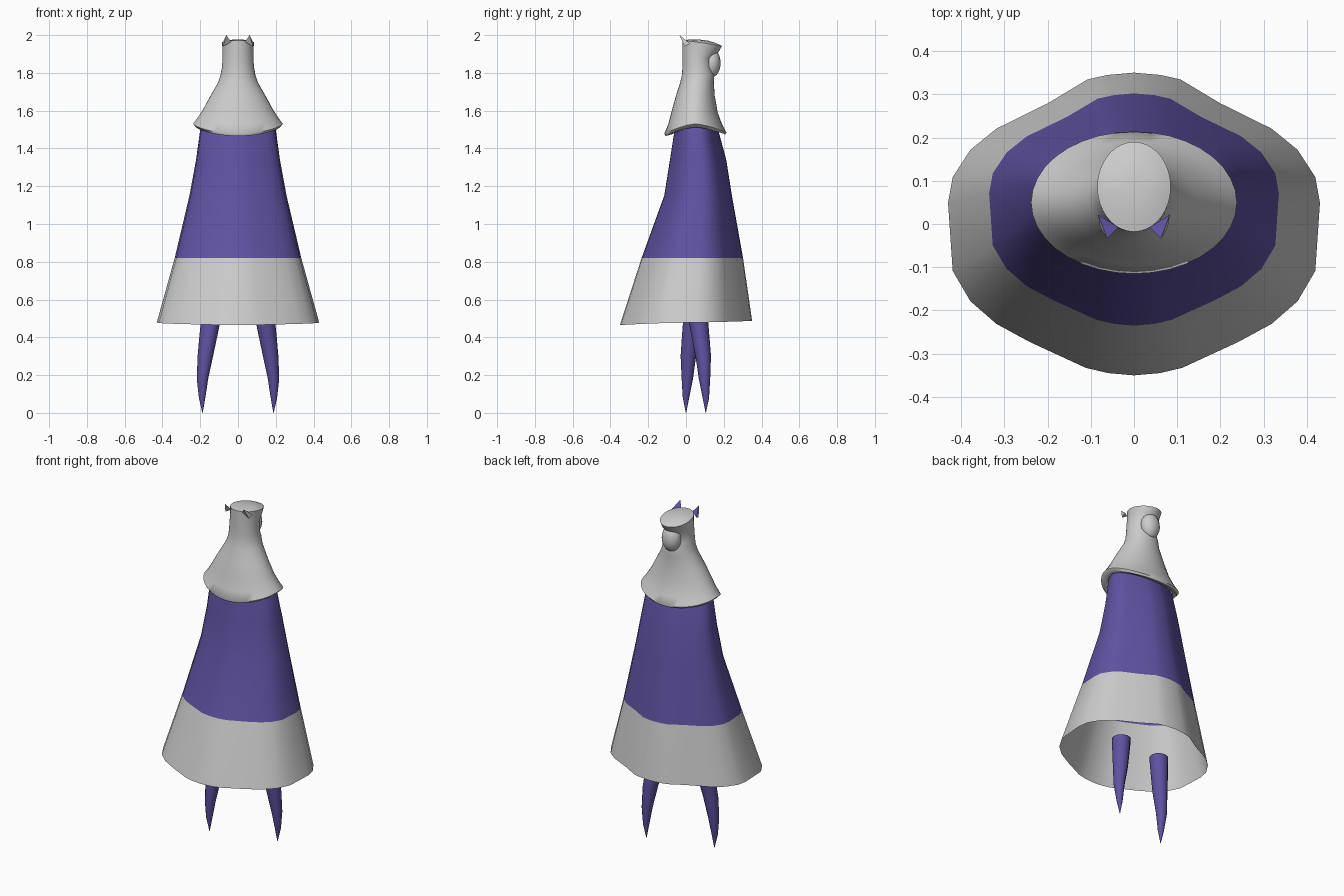
import bpy, bmesh, math

if "Cube" in bpy.data.objects:
    bpy.data.objects.remove(bpy.data.objects["Cube"])

def mat(name, c):
    m = bpy.data.materials.new(name)
    m.diffuse_color = (*c, 1)
    m.use_nodes = True
    m.node_tree.nodes["Principled BSDF"].inputs["Base Color"].default_value = m.diffuse_color
    return m

GREY = mat("pale_grey", (0.6, 0.6, 0.6))
PURPLE = mat("purple", (0.115, 0.085, 0.36))

def finish(name, bm, mats, angle=50):
    me = bpy.data.meshes.new(name)
    bm.to_mesh(me)
    bm.free()
    ob = bpy.data.objects.new(name, me)
    bpy.context.collection.objects.link(ob)
    for m in mats:
        me.materials.append(m)
    bpy.ops.object.select_all(action='DESELECT')
    ob.select_set(True)
    bpy.context.view_layer.objects.active = ob
    bpy.ops.object.shade_smooth_by_angle(angle=math.radians(angle))
    return ob

def loft(bm, rings, cap=False):
    """Bridge closed rings of points, listed from bottom to top."""
    vs = [[bm.verts.new(p) for p in r] for r in rings]
    n = len(vs[0])
    for a, b in zip(vs, vs[1:]):
        for i in range(n):
            j = (i + 1) % n
            bm.faces.new((a[i], a[j], b[j], b[i]))
    if cap:
        bm.faces.new(vs[-1])

# unit robe outline, right half from front to back, then mirrored
HALF = [(0, -1), (.14, -.985), (.26, -.95), (.56, -.78), (.74, -.66), (.88, -.51),
        (.975, -.31), (1, .14), (.975, .31), (.88, .49), (.74, .63), (.46, .8),
        (.25, .955), (.14, .985), (0, 1)]
ROBE = HALF + [(-x, y) for x, y in reversed(HALF[1:-1])]
ROUND = [(math.sin(t), -math.cos(t)) for t in [2 * math.pi * i / 36 for i in range(36)]]

def ring(shape, hx, y0, y1, z, zf=None, zb=None, power=1.5):
    """Outline scaled to half width hx and depth y0..y1; z dips to zf / zb at front / back."""
    zf = z if zf is None else zf
    zb = z if zb is None else zb
    out = []
    for x, s in shape:
        end = zf if s < 0 else zb
        out.append((x * hx, (y0 + y1) / 2 + s * (y1 - y0) / 2, z + (end - z) * abs(s) ** power))
    return out

# robe: one open sheet with a grey band at the hem
bm = bmesh.new()
loft(bm, [ring(ROBE, .43, -.35, .35, .478, .465, .487),
          ring(ROBE, .335, -.235, .302, .82),
          ring(ROBE, .257, -.115, .243, 1.15),
          ring(ROBE, .222, -.085, .213, 1.34),
          ring(ROBE, .2, -.06, .17, 1.5),
          ring(ROBE, .165, -.045, .15, 1.58)])
for f in bm.faces:
    f.material_index = 0 if f.calc_center_median().z < .82 else 1
finish("robe", bm, [GREY, PURPLE])

# hooded cape: turned-under lip, shoulders, neck and head
bm = bmesh.new()
loft(bm, [ring(ROUND, .2, -.075, .18, 1.515, 1.475, 1.485),
          ring(ROUND, .222, -.108, .208, 1.512, 1.466, 1.474),
          ring(ROUND, .238, -.115, .214, 1.53, 1.478, 1.484),
          ring(ROUND, .215, -.093, .19, 1.56, 1.53, 1.53),
          ring(ROUND, .186, -.078, .168, 1.605, 1.59, 1.59),
          ring(ROUND, .145, -.053, .152, 1.68),
          ring(ROUND, .105, -.03, .147, 1.75),
          ring(ROUND, .092, -.022, .15, 1.79),
          ring(ROUND, .085, -.018, .138, 1.83),
          ring(ROUND, .081, -.018, .14, 1.88),
          ring(ROUND, .082, -.018, .172, 1.925, 1.93, 1.91, 1),
          ring(ROUND, .085, -.018, .19, 1.96, 1.972, 1.942, 1),
          ring(ROUND, .06, .012, .16, 1.971, 1.976, 1.958, 1),
          ring(ROUND, .025, .055, .115, 1.975, 1.977, 1.971, 1)], cap=True)
finish("hooded_cape", bm, [GREY], 60)

# face: oval set in the hood opening
bm = bmesh.new()
bmesh.ops.create_uvsphere(bm, u_segments=24, v_segments=16, radius=1)
for v in bm.verts:
    v.co = (v.co.x * .056, .137 + v.co.y * .046, 1.852 + v.co.z * .075)
finish("face", bm, [GREY])

for side, name, foot_y in ((-1, "left", 0.0), (1, "right", 0.105)):
    # pointed ear with a purple inner face
    bm = bmesh.new()
    tip = bm.verts.new((side * .062, -.034, 2.0))
    a = bm.verts.new((side * .083, .022, 1.955))
    b = bm.verts.new((side * .036, -.008, 1.965))
    c = bm.verts.new((side * .078, -.008, 1.94))
    inner = bm.faces.new((tip, a, b))
    inner.material_index = 1
    bm.faces.new((tip, b, c))
    bm.faces.new((tip, c, a))
    bm.faces.new((a, c, b))
    bmesh.ops.recalc_face_normals(bm, faces=bm.faces[:])
    finish(name + "_ear", bm, [GREY, PURPLE], 20)

    # tapering leg ending in a point
    bm = bmesh.new()
    path = [(0, .188, foot_y, .001), (.08, .19, foot_y, .017),
            (.18, .188, foot_y - .007 * side, .03),
            (.3, .173, .05 + (foot_y - .05) * .75, .041),
            (.4, .158, .05 + (foot_y - .05) * .5, .047),
            (.5, .143, .05 + (foot_y - .05) * .25, .052)]
    loft(bm, [[(side * x + px * r, y + py * r, z) for px, py in ROUND[::3]]
              for z, x, y, r in path], cap=True)
    finish(name + "_leg", bm, [PURPLE])
